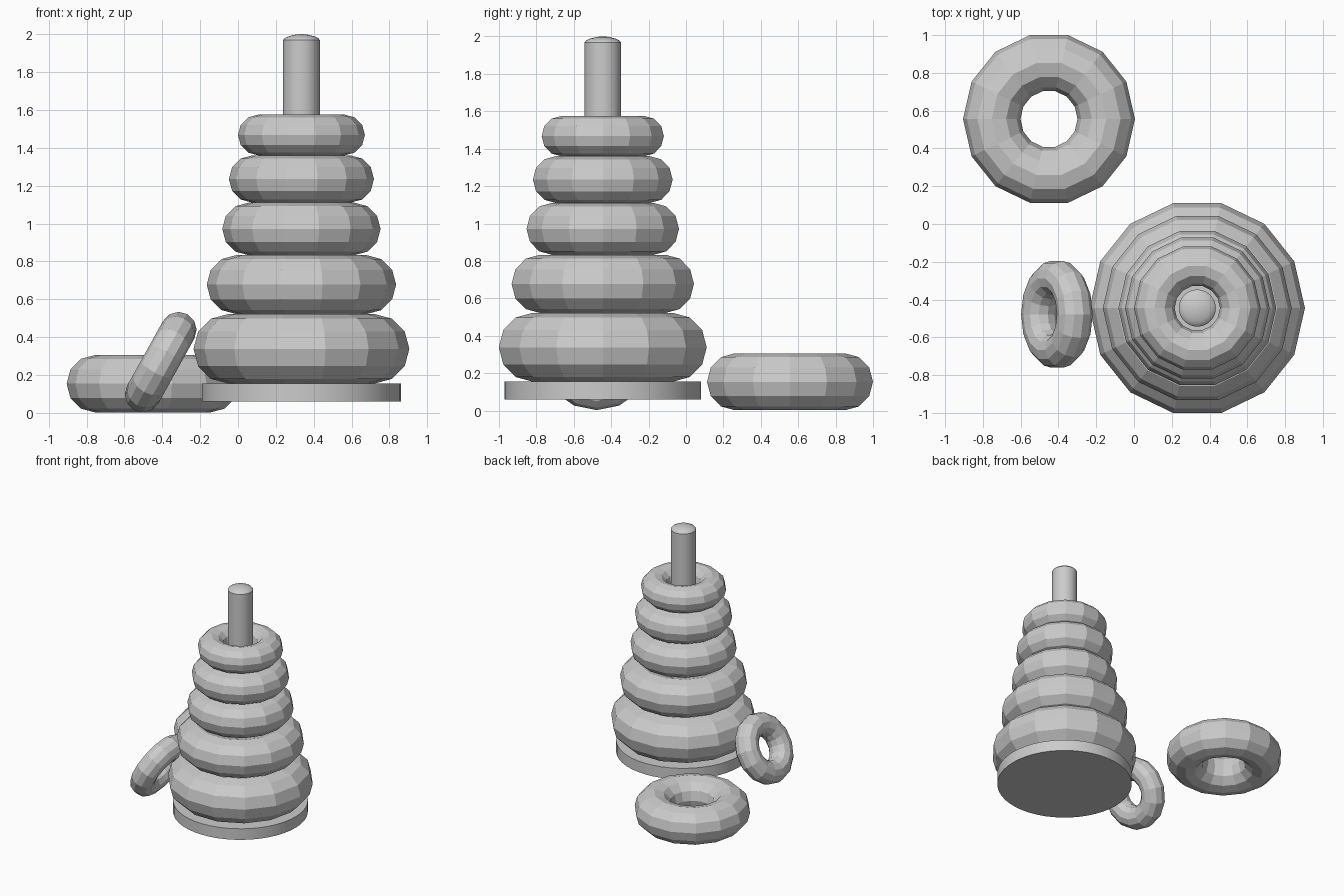
import bpy
import math

if "Cube" in bpy.data.objects:
    bpy.data.objects.remove(bpy.data.objects["Cube"])

CX, CY = 0.335, -0.445  # axis of the stack


def ring(name, outer, tube, loc, tilt=0.0):
    """Low-poly ring: 14 sides around, 12 around the tube."""
    bpy.ops.mesh.primitive_torus_add(
        major_segments=14, minor_segments=12,
        major_radius=outer - tube, minor_radius=tube,
        location=loc, rotation=(0, tilt, 0))
    ob = bpy.context.object
    ob.name = name
    bpy.ops.object.shade_flat()
    return ob


def lathe(name, profile, sides):
    """Closed solid of revolution; the profile starts and ends with caps."""
    verts, faces = [], []
    for r, z in profile:
        for i in range(sides):
            a = 2 * math.pi * i / sides
            verts.append((r * math.cos(a), r * math.sin(a), z))
    for k in range(len(profile) - 1):
        for i in range(sides):
            j = (i + 1) % sides
            faces.append((k * sides + i, k * sides + j,
                          (k + 1) * sides + j, (k + 1) * sides + i))
    faces.append(tuple(reversed(range(sides))))
    top = (len(profile) - 1) * sides
    faces.append(tuple(range(top, top + sides)))
    me = bpy.data.meshes.new(name)
    me.from_pydata(verts, [], faces)
    ob = bpy.data.objects.new(name, me)
    ob.location = (CX, CY, 0)
    bpy.context.collection.objects.link(ob)
    bpy.ops.object.select_all(action='DESELECT')
    ob.select_set(True)
    bpy.context.view_layer.objects.active = ob
    bpy.ops.object.shade_smooth_by_angle(angle=math.radians(35))
    return ob


# Round base plate
lathe("base_plate", [(0.525, 0.06), (0.525, 0.155)], 48)

# Peg with a shallow domed top
lathe("peg", [(0.098, 0.15), (0.098, 1.968), (0.09, 1.978),
              (0.07, 1.988), (0.04, 1.996), (0.012, 2.0)], 32)

# Stacked rings: outer radius, bottom and top height
stack = [(0.57, 0.155, 0.522), (0.50, 0.522, 0.833), (0.418, 0.833, 1.11),
         (0.383, 1.11, 1.36), (0.335, 1.36, 1.575)]
for n, (outer, z0, z1) in enumerate(stack, 1):
    ring(f"stacked_ring_{n}", outer, (z1 - z0) / 2, (CX, CY, (z0 + z1) / 2))

# Loose ring lying flat
ring("lying_ring", 0.455, 0.152, (-0.45, 0.556, 0.154))

# Small ring leaning against the stack
ring("leaning_ring", 0.29, 0.095, (-0.408, -0.478, 0.268), math.radians(-61))
